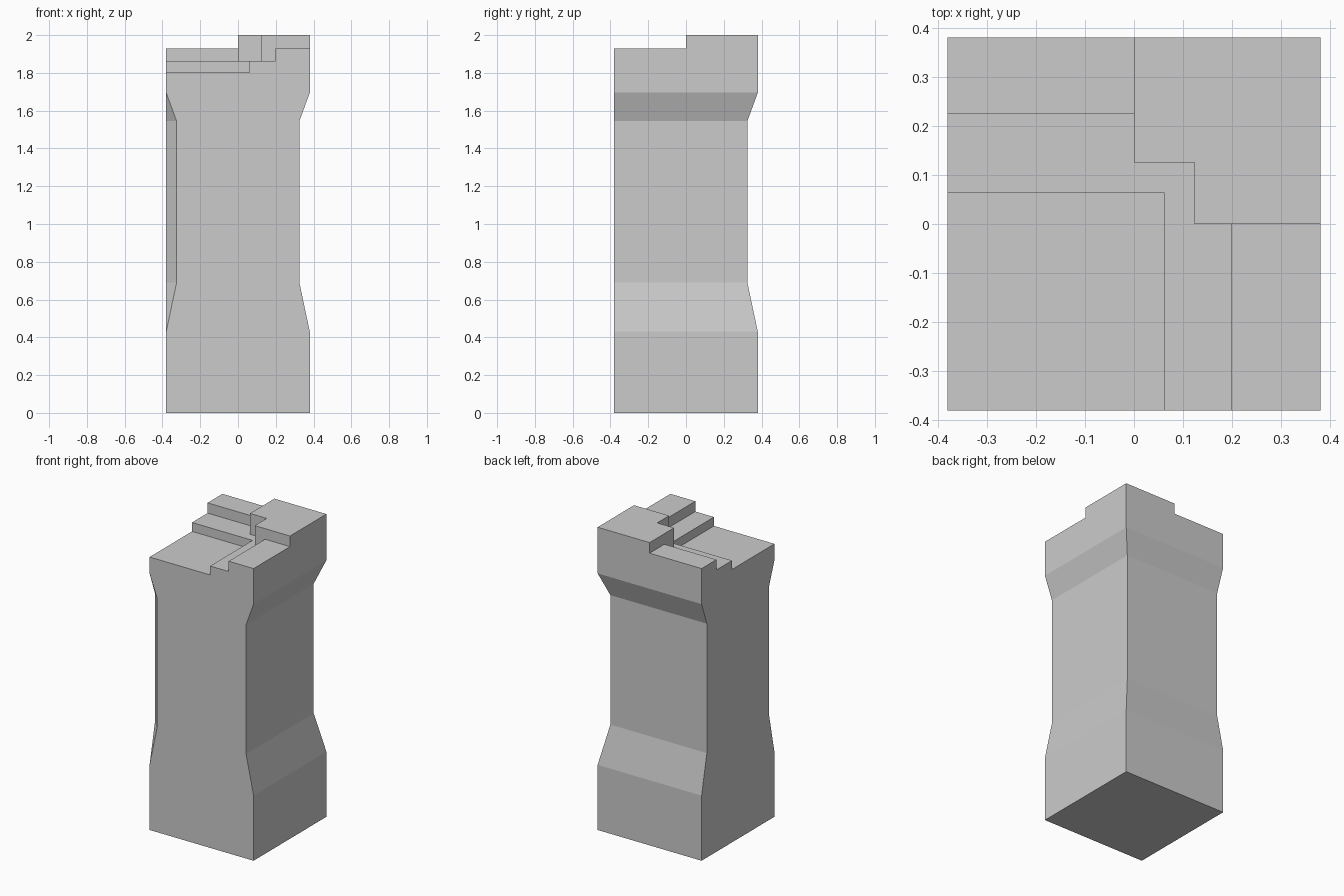
import bpy, bmesh

if "Cube" in bpy.data.objects:
    bpy.data.objects.remove(bpy.data.objects["Cube"])

H = 0.38      # half width
INSET = 0.055  # depth of the waist


def make_object(name, bm):
    bmesh.ops.recalc_face_normals(bm, faces=bm.faces)
    mesh = bpy.data.meshes.new(name)
    bm.to_mesh(mesh)
    bm.free()
    obj = bpy.data.objects.new(name, mesh)
    bpy.context.collection.objects.link(obj)
    return obj


def loft(rings):
    """Closed solid through rings of equal point count."""
    bm = bmesh.new()
    loops = [[bm.verts.new(p) for p in ring] for ring in rings]
    n = len(loops[0])
    for low, high in zip(loops, loops[1:]):
        for i in range(n):
            j = (i + 1) % n
            bm.faces.new((low[i], low[j], high[j], high[i]))
    bm.faces.new(loops[0][::-1])
    bm.faces.new(loops[-1])
    bmesh.ops.remove_doubles(bm, verts=bm.verts, dist=1e-5)
    return bm


def section(z, i):
    """Right and back sides drawn in, front left corner cut off."""
    return [(x, y, z) for x, y in (
        (-H, H - i), (-H, -H + i), (-H + i, -H), (H - i, -H), (H - i, H - i))]


# Pillar body with a narrower waist
bm = loft([section(0, 0), section(0.43, 0), section(0.69, INSET),
           section(1.545, INSET), section(1.695, 0), section(2, 0)])
bmesh.ops.dissolve_limit(bm, angle_limit=0.01, verts=bm.verts, edges=bm.edges)
pillar = make_object("wall_corner_pillar", bm)

# Stepped top: one prism cut per level
levels = [
    (1.93, [(-1, -1), (1, -1), (1, 0), (0, 0), (0, 1), (-1, 1)]),
    (1.862, [(-1, -1), (0.198, -1), (0.198, 0), (0.123, 0), (0.123, 0.125),
             (0, 0.125), (0, 0.225), (-1, 0.225)]),
    (1.803, [(-1, -1), (0.062, -1), (0.062, 0.063), (-1, 0.063)]),
]
for k, (z, outline) in enumerate(levels):
    cutter = make_object(f"step_cutter_{k + 1}", loft(
        [[(x, y, z) for x, y in outline], [(x, y, 2.5) for x, y in outline]]))
    cutter.hide_render = True
    cutter.hide_set(True)
    mod = pillar.modifiers.new(f"step_{k + 1}", 'BOOLEAN')
    mod.operation = 'DIFFERENCE'
    mod.solver = 'EXACT'
    mod.object = cutter
